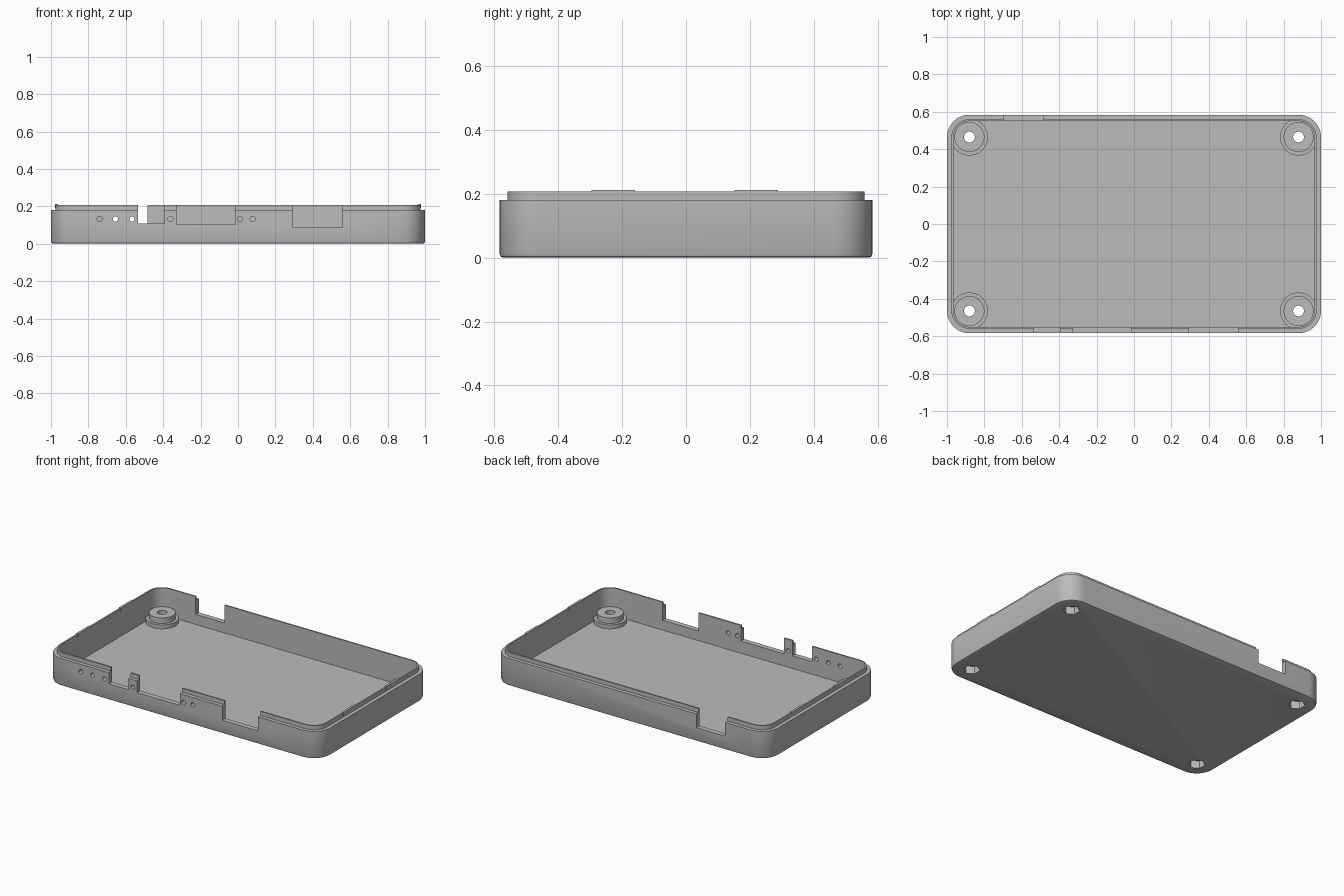
import bpy, bmesh, math
from mathutils import Matrix

cube = bpy.data.objects.get("Cube")
if cube:
    bpy.data.objects.remove(cube, do_unlink=True)

HALF_X, HALF_Y, RADIUS = 1.0, 0.584, 0.12
FLOOR, LEDGE, LIP = 0.024, 0.181, 0.208

grey = bpy.data.materials.new("plain grey")
grey.use_nodes = True
colour = (0.5, 0.5, 0.5, 1)
grey.diffuse_color = colour
grey.node_tree.nodes["Principled BSDF"].inputs["Base Color"].default_value = colour


def make(name, bm):
    bmesh.ops.recalc_face_normals(bm, faces=bm.faces)
    mesh = bpy.data.meshes.new(name)
    bm.to_mesh(mesh)
    bm.free()
    mesh.materials.append(grey)
    obj = bpy.data.objects.new(name, mesh)
    bpy.context.collection.objects.link(obj)
    return obj


def rounded_ring(bm, inset, z, steps=12):
    """Ring of vertices on a rounded rectangle, inset from the outer wall."""
    r = RADIUS - inset
    ring = []
    for corner, (sx, sy) in enumerate([(1, 1), (-1, 1), (-1, -1), (1, -1)]):
        for i in range(steps + 1):
            a = (corner + i / steps) * math.pi / 2
            ring.append(bm.verts.new((sx * (HALF_X - RADIUS) + r * math.cos(a),
                                      sy * (HALF_Y - RADIUS) + r * math.sin(a), z)))
    return ring


def box(name, x0, x1, y0, y1, z0, z1):
    bm = bmesh.new()
    bmesh.ops.create_cube(bm, size=1)
    bm.transform(Matrix.Translation(((x0 + x1) / 2, (y0 + y1) / 2, (z0 + z1) / 2))
                 @ Matrix.Diagonal((x1 - x0, y1 - y0, z1 - z0, 1)))
    return make(name, bm)


def cylinder(name, x, y, z0, z1, radius, sides=48, along_y=False):
    bm = bmesh.new()
    bmesh.ops.create_cone(bm, cap_ends=True, segments=sides, radius1=radius,
                          radius2=radius, depth=z1 - z0)
    if along_y:  # z0 and z1 are then the y limits, y is the height
        bm.transform(Matrix.Translation((x, (z0 + z1) / 2, y))
                     @ Matrix.Rotation(math.pi / 2, 4, "X"))
    else:
        bm.transform(Matrix.Translation((x, y, (z0 + z1) / 2)))
    return make(name, bm)


def combine(target, tool, operation):
    mod = target.modifiers.new("combine", "BOOLEAN")
    mod.operation, mod.solver, mod.object = operation, "EXACT", tool
    bpy.context.view_layer.objects.active = target
    bpy.ops.object.modifier_apply(modifier=mod.name)
    bpy.data.objects.remove(tool, do_unlink=True)


# Tray: lofted from the bottom edge up, over the stepped lip and down inside
bm = bmesh.new()
profile = [(0.012, 0), (0.0035, 0.0035), (0, 0.012), (0, LEDGE), (0.024, LEDGE),
           (0.024, LIP), (0.034, LIP), (0.034, FLOOR)]
rings = [rounded_ring(bm, inset, z) for inset, z in profile]
for low, high in zip(rings, rings[1:]):
    for i in range(len(low)):
        j = (i + 1) % len(low)
        bm.faces.new((low[i], low[j], high[j], high[i]))
bm.faces.new(rings[0])
bm.faces.new(rings[-1])
tray = make("tray", bm)

# Stepped screw bosses in the corners, with through holes and nut pockets below
corners = [(sx * 0.88, sy * 0.465) for sx in (-1, 1) for sy in (-1, 1)]
for x, y in corners:
    combine(tray, cylinder("boss_base", x, y, 0.012, 0.05, 0.099), "UNION")
    combine(tray, cylinder("boss_top", x, y, 0.014, 0.087, 0.08), "UNION")
    combine(tray, cylinder("screw_hole", x, y, -0.1, 0.2, 0.029, 32), "DIFFERENCE")
    combine(tray, cylinder("nut_pocket", x, y, -0.1, 0.05, 0.052, 6), "DIFFERENCE")

# Connector openings in the front wall and one in the back wall
for x0, x1, z in [(-0.535, -0.393, 0.107), (-0.33, -0.016, 0.104), (0.294, 0.556, 0.088)]:
    combine(tray, box("front_opening", x0, x1, -0.7, -0.5, z, 0.3), "DIFFERENCE")
combine(tray, box("back_opening", -0.695, -0.484, 0.5, 0.7, 0.09, 0.3), "DIFFERENCE")

# Small round holes in the front wall
for x in (-0.74, -0.655, -0.567, -0.361, 0.011, 0.078):
    combine(tray, cylinder("light_hole", x, 0.132, -0.7, -0.5, 0.014, 24, True), "DIFFERENCE")

# Snap ridges on the lip of both short sides
ridges = []
for side, sx in (("right", -1), ("left", 1)):
    for end, y in (("front", -0.228), ("back", 0.22)):
        x0, x1 = sorted((sx * 0.963, sx * 0.978))
        ridges.append(box(f"{side}_{end}_snap_ridge", x0, x1, y - 0.068, y + 0.068, 0.19, 0.212))

# Smooth the curved walls, keep the edges sharp
bpy.ops.object.select_all(action="DESELECT")
tray.select_set(True)
bpy.context.view_layer.objects.active = tray
bpy.ops.object.shade_smooth_by_angle(angle=math.radians(30))
